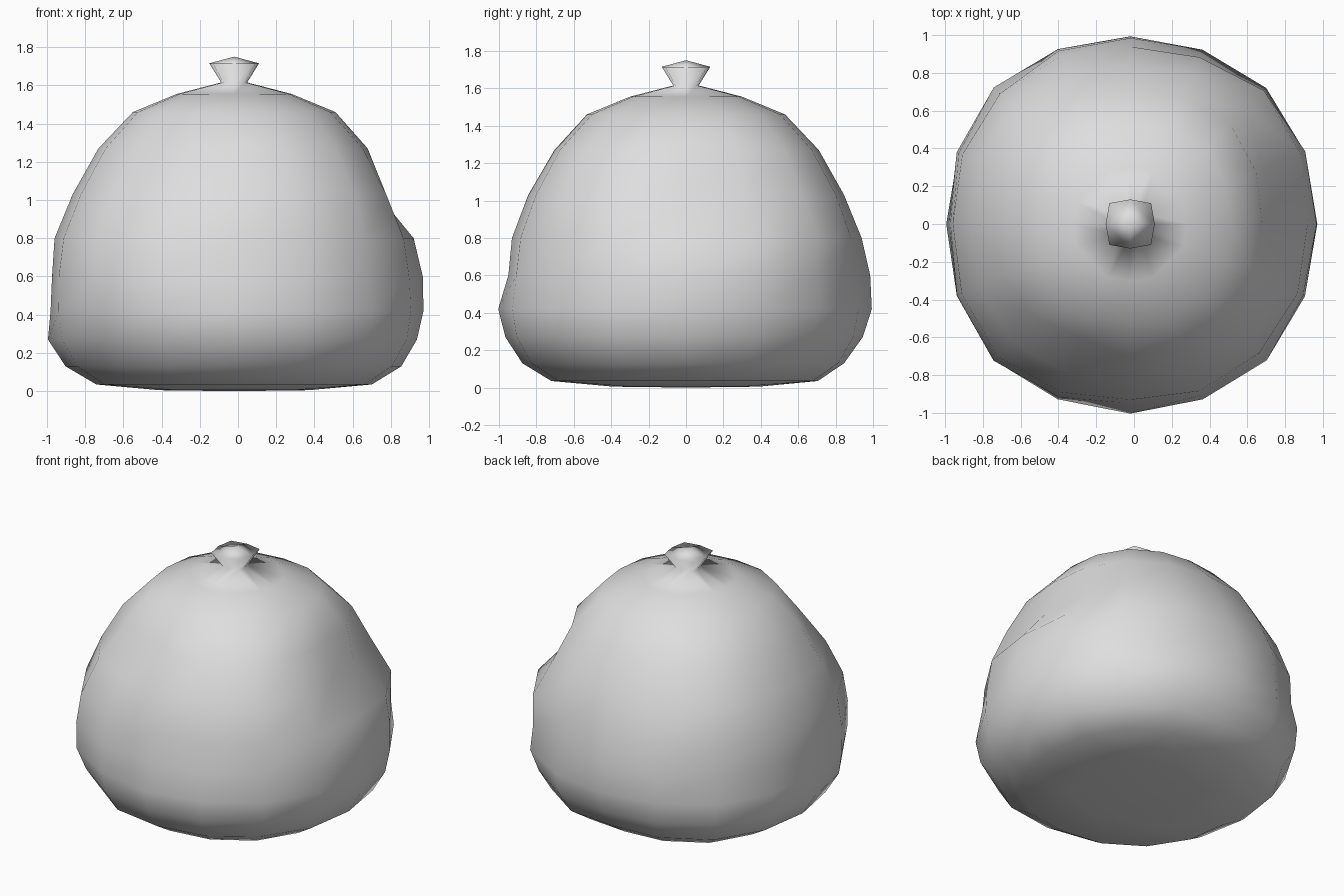
import bpy, bmesh
from math import sin, cos, pi, exp, radians, remainder

cube = bpy.data.objects.get("Cube")
if cube:
    bpy.data.objects.remove(cube, do_unlink=True)

CENTRE_X = -0.02
SIDES = 16

# Body profile: (radius, height) from the base to the shoulder
profile = [(.72, .035), (.875, .13), (.955, .27), (.97, .42), (.97, .6),
           (.94, .8), (.845, 1.03), (.71, 1.27), (.53, 1.46), (.3, 1.555)]

# Dents and bulges: (angle in degrees, height, radial change)
lumps = [(8, 1.08, -.12), (25, 1, -.05), (0, .5, .03), (35, .76, .025),
         (60, .64, -.06), (45, .2, -.06), (90, .14, -.03), (90, .5, .035),
         (135, .66, -.05), (-45, .68, -.06), (-45, .17, -.03),
         (-90, .41, .035), (-90, .66, -.03), (-120, 1.2, -.11),
         (-135, .19, -.07), (180, .52, -.025), (180, .26, .02)]


def lump_offset(angle, z):
    total = 0
    for degrees, height, change in lumps:
        turn = remainder(angle - radians(degrees), 2 * pi)
        total += change * exp(-(turn / .33) ** 2 - ((z - height) / .13) ** 2)
    return total


def make_ring(bm, count, radius, z, square, lumpy=False):
    """Closed ring of vertices, slightly squared on the diagonals."""
    verts = []
    for i in range(count):
        a = 2 * pi * i / count
        r = radius * (1 + square * sin(2 * a) ** 2)
        if lumpy:
            r += lump_offset(a, z)
        verts.append(bm.verts.new((CENTRE_X + r * cos(a), r * sin(a), z)))
    return verts


def bridge(bm, lower, upper):
    n = len(lower)
    for i in range(n):
        j = (i + 1) % n
        bm.faces.new((lower[i], lower[j], upper[j], upper[i]))


def gather(bm, outer, inner):
    """Join a ring of sixteen to a ring of eight through four corner quads."""
    for k in range(4):
        c = 4 * k + 2
        o = [outer[(c + s) % SIDES] for s in range(-1, 4)]
        corner, middle, following = [inner[(2 * k + s) % 8] for s in (1, 2, 3)]
        bm.faces.new((o[0], o[1], o[2], corner))
        bm.faces.new((o[2], o[3], middle, corner))
        bm.faces.new((o[3], o[4], following, middle))


def cap(bm, ring, z):
    """Close a ring of eight with four quads around a middle vertex."""
    middle = bm.verts.new((CENTRE_X, 0, z))
    for k in range(0, 8, 2):
        bm.faces.new((ring[k], ring[k + 1], ring[(k + 2) % 8], middle))


bm = bmesh.new()

# Body
rings = [make_ring(bm, SIDES, r, z, .055, True) for r, z in profile]
for lower, upper in zip(rings, rings[1:]):
    bridge(bm, lower, upper)

# Underside
base = make_ring(bm, 8, .39, .005, .1)
gather(bm, rings[0], base)
cap(bm, base, 0)

# Pinched neck and flared knot
neck = make_ring(bm, 8, .068, 1.615, .2)
gather(bm, rings[-1], neck)
flare = make_ring(bm, 8, .13, 1.715, .2)
bridge(bm, neck, flare)
cap(bm, flare, 1.75)

bmesh.ops.recalc_face_normals(bm, faces=bm.faces)
for face in bm.faces:
    face.smooth = True

mesh = bpy.data.meshes.new("tied_sack")
bm.to_mesh(mesh)
bm.free()
sack = bpy.data.objects.new("tied_sack", mesh)
bpy.context.collection.objects.link(sack)

# Colour
grey = bpy.data.materials.new("light_grey")
grey.use_nodes = True
colour = (.73, .73, .73, 1)
grey.diffuse_color = colour
for node in grey.node_tree.nodes:
    if node.type == 'BSDF_PRINCIPLED':
        node.inputs["Base Color"].default_value = colour
mesh.materials.append(grey)
